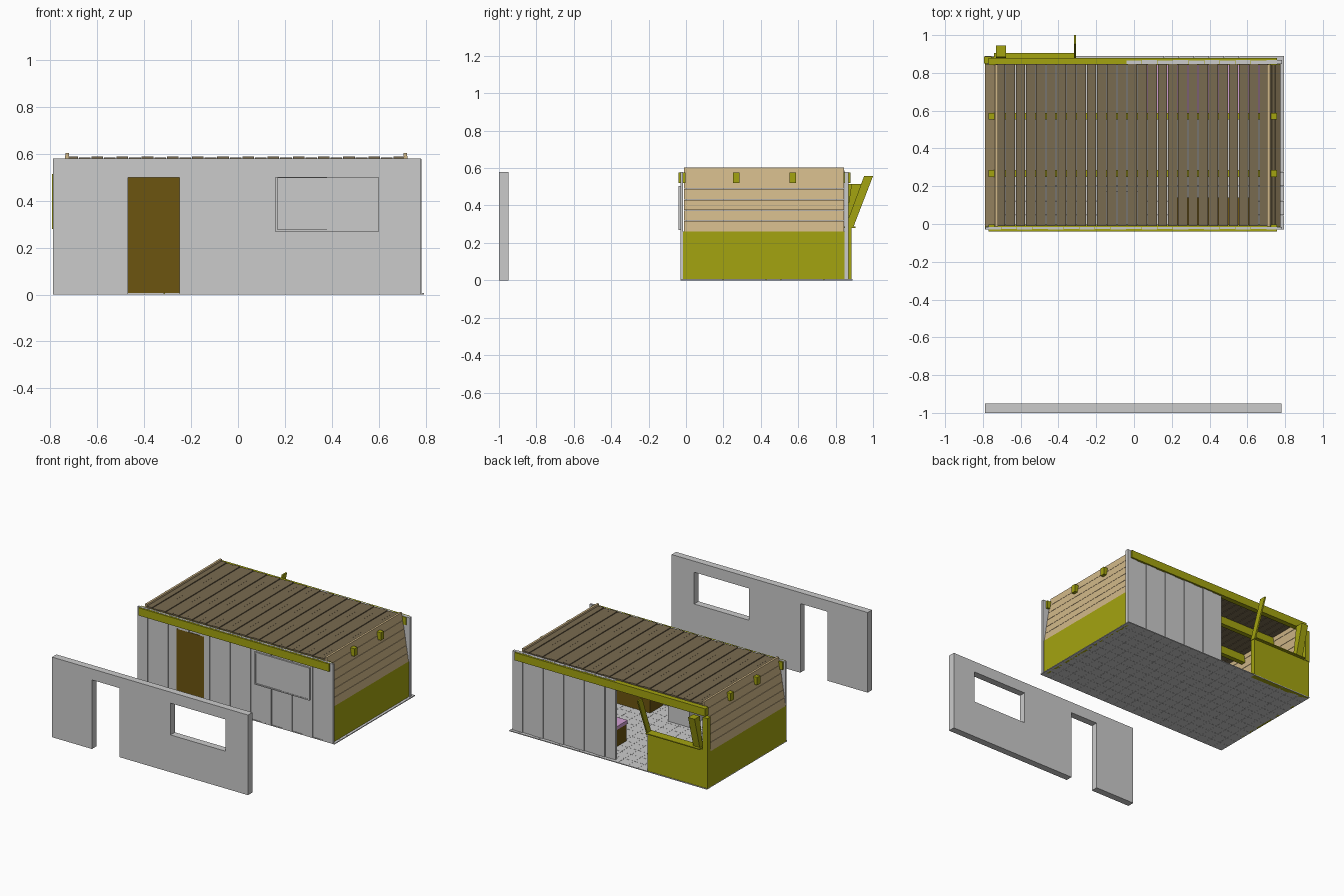
import bpy, bmesh
from mathutils import Vector

if "Cube" in bpy.data.objects:
    bpy.data.objects.remove(bpy.data.objects["Cube"])


def mat(name, r, g, b):
    m = bpy.data.materials.new(name)
    m.diffuse_color = (r, g, b, 1)
    m.use_nodes = True
    m.node_tree.nodes["Principled BSDF"].inputs["Base Color"].default_value = m.diffuse_color
    return m


OLIVE = mat("olive", 0.37, 0.37, 0.005)
TAN = mat("tan", 0.64, 0.48, 0.25)
ROOF = mat("roof_brown", 0.19, 0.145, 0.08)
DOOR = mat("door_brown", 0.15, 0.09, 0.005)
PINK = mat("pink", 0.65, 0.35, 0.65)


def finish(name, bm, material=None):
    bmesh.ops.recalc_face_normals(bm, faces=bm.faces)
    me = bpy.data.meshes.new(name)
    bm.to_mesh(me)
    bm.free()
    ob = bpy.data.objects.new(name, me)
    bpy.context.collection.objects.link(ob)
    if material:
        me.materials.append(material)
    return ob


def add_box(bm, x0, x1, y0, y1, z0, z1):
    vs = bmesh.ops.create_cube(bm, size=1)["verts"]
    for v in vs:
        v.co = Vector(((x0 + x1) / 2 + v.co.x * (x1 - x0),
                       (y0 + y1) / 2 + v.co.y * (y1 - y0),
                       (z0 + z1) / 2 + v.co.z * (z1 - z0)))


def boxes(name, items, material=None):
    bm = bmesh.new()
    for b in items:
        add_box(bm, *b)
    return finish(name, bm, material)


def prism(name, pts, axis, a, b, material=None):
    """Extrude a 2D profile along x (pts = y,z) or y (pts = x,z)."""
    bm = bmesh.new()
    place = (lambda p, t: (t, p[0], p[1])) if axis == "x" else (lambda p, t: (p[0], t, p[1]))
    lo = [bm.verts.new(place(p, a)) for p in pts]
    hi = [bm.verts.new(place(p, b)) for p in pts]
    bm.faces.new(lo)
    bm.faces.new(hi)
    for i in range(len(pts)):
        j = (i + 1) % len(pts)
        bm.faces.new((lo[i], lo[j], hi[j], hi[i]))
    return finish(name, bm, material)


# Detached front wall with door and window openings
prism("detached_wall", [(-0.79, 0), (-0.47, 0), (-0.47, 0.5), (-0.25, 0.5), (-0.25, 0),
                        (0.16, 0), (0.16, 0.58), (-0.79, 0.58)], "y", -1, -0.95)
boxes("detached_wall_window_side", [(0.16, 0.6, -1, -0.95, 0, 0.27),
                                    (0.16, 0.6, -1, -0.95, 0.5, 0.58),
                                    (0.6, 0.78, -1, -0.95, 0, 0.58)])

# Tiled floor
nx, ny = 20, 12
sx, sy = 1.585 / nx, 0.92 / ny
boxes("floor_tiles", [(-0.79 + i * sx, -0.791 + (i + 1) * sx,
                       -0.03 + j * sy, -0.031 + (j + 1) * sy, 0, 0.006)
                      for i in range(nx) for j in range(ny)])

# Front wall of vertical boards, leaving room for the door
front = []
n = 19
w = 1.57 / n
for i in range(n):
    x0, x1 = -0.785 + i * w, -0.785 + (i + 1) * w - 0.002
    d = 0.004 * (i % 2)
    for a, b, z in ((x0, min(x1, -0.47), 0.006), (max(x0, -0.47), min(x1, -0.25), 0.5),
                    (max(x0, -0.25), x1, 0.006)):
        if b - a > 0.001:
            front.append((a, b, -0.03 + d, -0.015, z, 0.578))
boxes("front_wall_boards", front)
boxes("door", [(-0.47, -0.25, -0.03, -0.015, 0.006, 0.5)], DOOR)


# Sliding window
def frame(x0, x1, z0, z1, t, y0, y1):
    return [(x0, x1, y0, y1, z0, z0 + t), (x0, x1, y0, y1, z1 - t, z1),
            (x0, x0 + t, y0, y1, z0 + t, z1 - t), (x1 - t, x1, y0, y1, z0 + t, z1 - t)]


boxes("window_frame", frame(0.16, 0.6, 0.27, 0.505, 0.008, -0.041, -0.03))
boxes("window_panes", [(0.167, 0.385, -0.034, -0.03, 0.277, 0.498),
                       (0.38, 0.593, -0.038, -0.03, 0.277, 0.498)])

# Back wall of vertical boards
w = 0.825 / 10
boxes("back_wall_boards", [(-0.04 + i * w, -0.042 + (i + 1) * w, 0.847,
                            0.865 + 0.004 * (i % 2), 0.006, 0.578) for i in range(10)])

# Back half wall with counter ledge, and corner post
boxes("back_half_wall", [(-0.79, -0.31, 0.85, 0.885, 0, 0.28)], OLIVE)
boxes("counter_ledge", [(-0.74, -0.31, 0.845, 0.905, 0.28, 0.287)], OLIVE)
boxes("back_corner_post", [(-0.793, -0.755, 0.85, 0.888, 0.28, 0.515)], OLIVE)

# Leaning struts over the counter
prism("opening_strut", [(0.85, 0.28), (0.893, 0.28), (1.0, 0.557), (0.952, 0.557)],
      "x", -0.317, -0.306, OLIVE)
prism("corner_strut", [(0.85, 0.28), (0.885, 0.287), (0.945, 0.515), (0.885, 0.515)],
      "x", -0.73, -0.678, OLIVE)

# Side walls: upright olive base with inward leaning boards above
for side, xb, xt in (("left", -0.79, -0.735), ("right", 0.775, 0.72)):
    s = 0.015 if xb < 0 else -0.015
    boxes(side + "_wall_base", [(min(xb, xb + s), max(xb, xb + s), -0.015, 0.85, 0.0, 0.262)], OLIVE)
    levels = [0.262, 0.32, 0.375, 0.432, 0.49, 0.548, 0.605]
    for k in range(6):
        z0, z1 = levels[k], levels[k + 1] - 0.002
        xa = xb + (xt - xb) * (z0 - 0.262) / 0.343
        xc = xb + (xt - xb) * (z1 - 0.262) / 0.343
        prism(f"{side}_wall_board_{k + 1}",
              [(xa, z0), (xa + s, z0), (xc + s, z1), (xc, z1)], "y", -0.012, 0.845, TAN)

# Roof beams: front, back and two between, with ends through the side walls
for name, y0, y1 in (("front_beam", -0.04, -0.002), ("inner_beam_1", 0.25, 0.285),
                     ("inner_beam_2", 0.553, 0.588), ("back_beam", 0.842, 0.88)):
    boxes(name, [(-0.77, 0.757, y0, y1, 0.52, 0.576)], OLIVE)

# Roof boards running front to back
n = 27
w = 1.45 / n
boxes("roof_boards", [(-0.733 + i * w, -0.737 + (i + 1) * w, -0.01, 0.847, 0.577,
                       0.588 - 0.003 * (i % 2)) for i in range(n)], ROOF)

# Furniture inside
boxes("bed_base", [(0.07, 0.72, 0.58, 0.84, 0.006, 0.13)], DOOR)
boxes("bed_cover", [(0.065, 0.72, 0.575, 0.842, 0.13, 0.155)], PINK)
boxes("cabinet", [(0.19, 0.62, -0.01, 0.14, 0.006, 0.2)], DOOR)
boxes("storage_box", [(-0.15, 0.02, -0.01, 0.175, 0.006, 0.3)])
